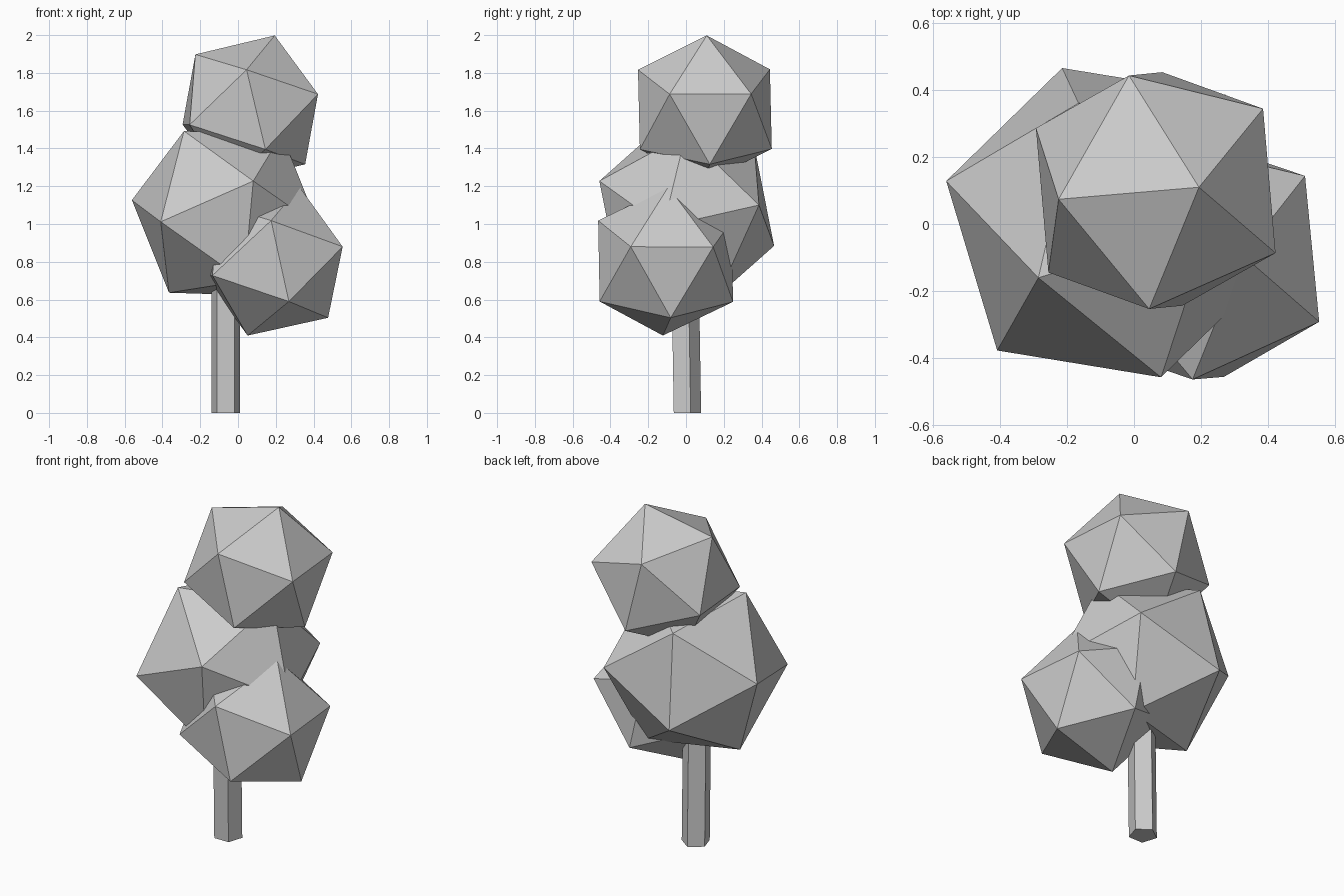
import bpy, bmesh, math
from mathutils import Vector, Matrix

if "Cube" in bpy.data.objects:
    bpy.data.objects.remove(bpy.data.objects["Cube"])


def frame(a, b):
    """Orthonormal basis with z along a and b lying in the x-z plane."""
    z = a.normalized()
    y = z.cross(b).normalized()
    return Matrix((y.cross(z), y, z)).transposed()


def finish(name, bm):
    bmesh.ops.recalc_face_normals(bm, faces=bm.faces)
    me = bpy.data.meshes.new(name)
    bm.to_mesh(me)
    bm.free()
    ob = bpy.data.objects.new(name, me)
    bpy.context.collection.objects.link(ob)
    return ob


def foliage(name, centre, radius, corner, neighbour):
    """Icosahedron turned so two adjacent corners land on the given points."""
    bm = bmesh.new()
    bmesh.ops.create_icosphere(bm, subdivisions=1, radius=radius)
    top = max(bm.verts, key=lambda v: v.co.z)
    near = top.link_edges[0].other_vert(top)
    c = Vector(centre)
    source = frame(top.co, near.co)
    target = frame(Vector(corner) - c, Vector(neighbour) - c)
    turn = target @ source.transposed()
    bmesh.ops.transform(bm, verts=bm.verts,
                        matrix=Matrix.Translation(c) @ turn.to_4x4())
    return finish(name, bm)


# Three leaf clumps
foliage("foliage_top", (0.065, 0.10, 1.607), 0.412,
        (0.195, 0.11, 2.0), (0.045, -0.26, 1.82))
foliage("foliage_middle", (-0.067, 0.004, 1.056), 0.515,
        (-0.285, -0.16, 1.49), (0.08, -0.46, 1.23))
foliage("foliage_lower", (0.188, -0.108, 0.803), 0.417,
        (0.555, -0.293, 0.88), (0.175, -0.463, 1.017))

# Five-sided trunk, leaning slightly forward
bm = bmesh.new()
rings = []
for y, z in ((0.0, 0.0), (-0.005, 0.3), (-0.015, 0.9)):
    rings.append([bm.verts.new((-0.065 + 0.08 * math.sin(math.tau * i / 5),
                                y + 0.08 * math.cos(math.tau * i / 5), z))
                  for i in range(5)])
for low, high in zip(rings, rings[1:]):
    for i in range(5):
        j = (i + 1) % 5
        bm.faces.new((low[i], low[j], high[j], high[i]))
bm.faces.new(rings[0])
bm.faces.new(rings[-1])
finish("trunk", bm)
